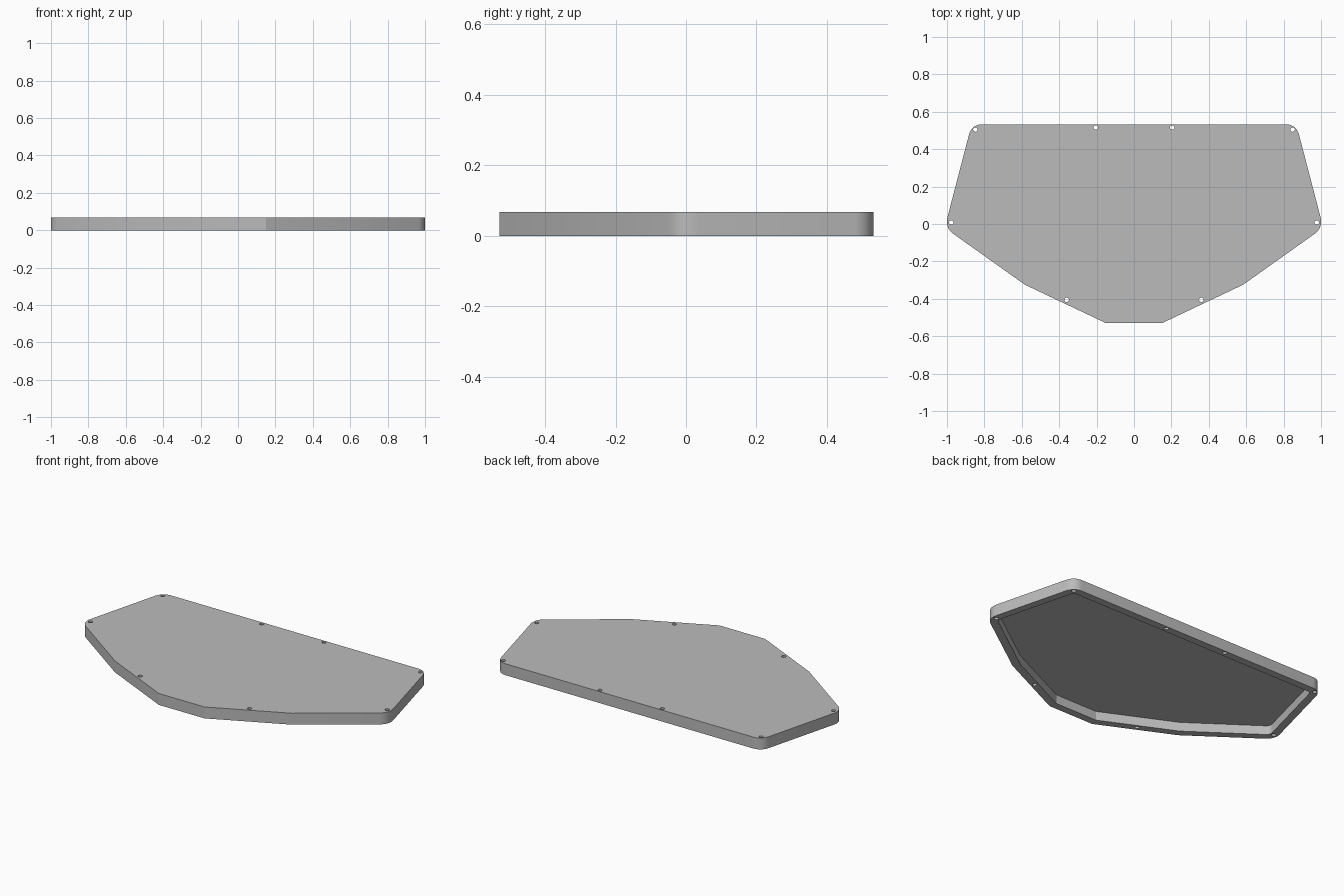
import bpy, bmesh, math
from mathutils import Vector

cube = bpy.data.objects.get("Cube")
if cube:
    bpy.data.objects.remove(cube)

HEIGHT, RIM, DEPTH = 0.068, 0.045, 0.054
HOLE_R = 0.012

# Right half of the plan: corner x, y, rounding radius (front to back)
HALF = [(0.15, -0.53, 0), (0.583, -0.325, 0), (1.012, -0.02, 0.08), (0.868, 0.533, 0.07)]
HOLES = [(0.36, -0.405), (0.977, 0.008), (0.848, 0.505), (0.205, 0.516)]

grey = bpy.data.materials.new("plain grey")
grey.use_nodes = True
grey.diffuse_color = (0.5, 0.5, 0.5, 1)
grey.node_tree.nodes["Principled BSDF"].inputs["Base Color"].default_value = (0.5, 0.5, 0.5, 1)


def outline(inset, steps=8):
    """Counter-clockwise mirrored plan, moved inwards, with rounded corners."""
    corners = HALF + [(-x, y, r) for x, y, r in reversed(HALF)]
    pts = []
    for i, (x, y, r) in enumerate(corners):
        p = Vector((x, y))
        a = (p - Vector(corners[i - 1][:2])).normalized()
        b = (Vector(corners[(i + 1) % len(corners)][:2]) - p).normalized()
        na, nb = Vector((-a.y, a.x)), Vector((-b.y, b.x))
        miter = (na + nb) / (1 + na.dot(nb))
        if r == 0:
            pts.append(p + miter * inset)
            continue
        centre = p + miter * r
        start = math.atan2(-na.y, -na.x)
        turn = math.acos(a.dot(b))
        for k in range(steps + 1):
            t = start + turn * k / steps
            pts.append(centre + Vector((math.cos(t), math.sin(t))) * (r - inset))
    return pts


def add_prism(bm, pts, z0, z1):
    low = [bm.verts.new((p[0], p[1], z0)) for p in pts]
    high = [bm.verts.new((p[0], p[1], z1)) for p in pts]
    bm.faces.new(low[::-1])
    bm.faces.new(high)
    n = len(pts)
    for i in range(n):
        j = (i + 1) % n
        bm.faces.new((low[i], low[j], high[j], high[i]))


def make_object(name, prisms):
    bm = bmesh.new()
    for pts, z0, z1 in prisms:
        add_prism(bm, pts, z0, z1)
    mesh = bpy.data.meshes.new(name)
    bm.to_mesh(mesh)
    bm.free()
    mesh.materials.append(grey)
    ob = bpy.data.objects.new(name, mesh)
    bpy.context.collection.objects.link(ob)
    return ob


def circle(cx, cy, n=20):
    return [(cx + HOLE_R * math.cos(math.tau * k / n),
             cy + HOLE_R * math.sin(math.tau * k / n)) for k in range(n)]


# Solid cover, then the hollow underside and the screw holes cut from it
cover = make_object("cover_plate", [(outline(0), 0, HEIGHT)])
cuts = [(outline(RIM), -0.05, DEPTH)]
cuts += [(circle(s * x, y), -0.05, HEIGHT + 0.05) for x, y in HOLES for s in (1, -1)]
cutter = make_object("hollow_and_holes_cutter", cuts)
cutter.hide_render = True

cut = cover.modifiers.new("hollow and holes", 'BOOLEAN')
cut.operation = 'DIFFERENCE'
cut.solver = 'EXACT'
cut.object = cutter
bpy.context.view_layer.objects.active = cover
cover.select_set(True)
bpy.ops.object.modifier_apply(modifier=cut.name)
bpy.data.objects.remove(cutter)

# Smooth rounded corners and bores, crisp edges elsewhere
bpy.ops.object.shade_smooth_by_angle(angle=math.radians(20))
